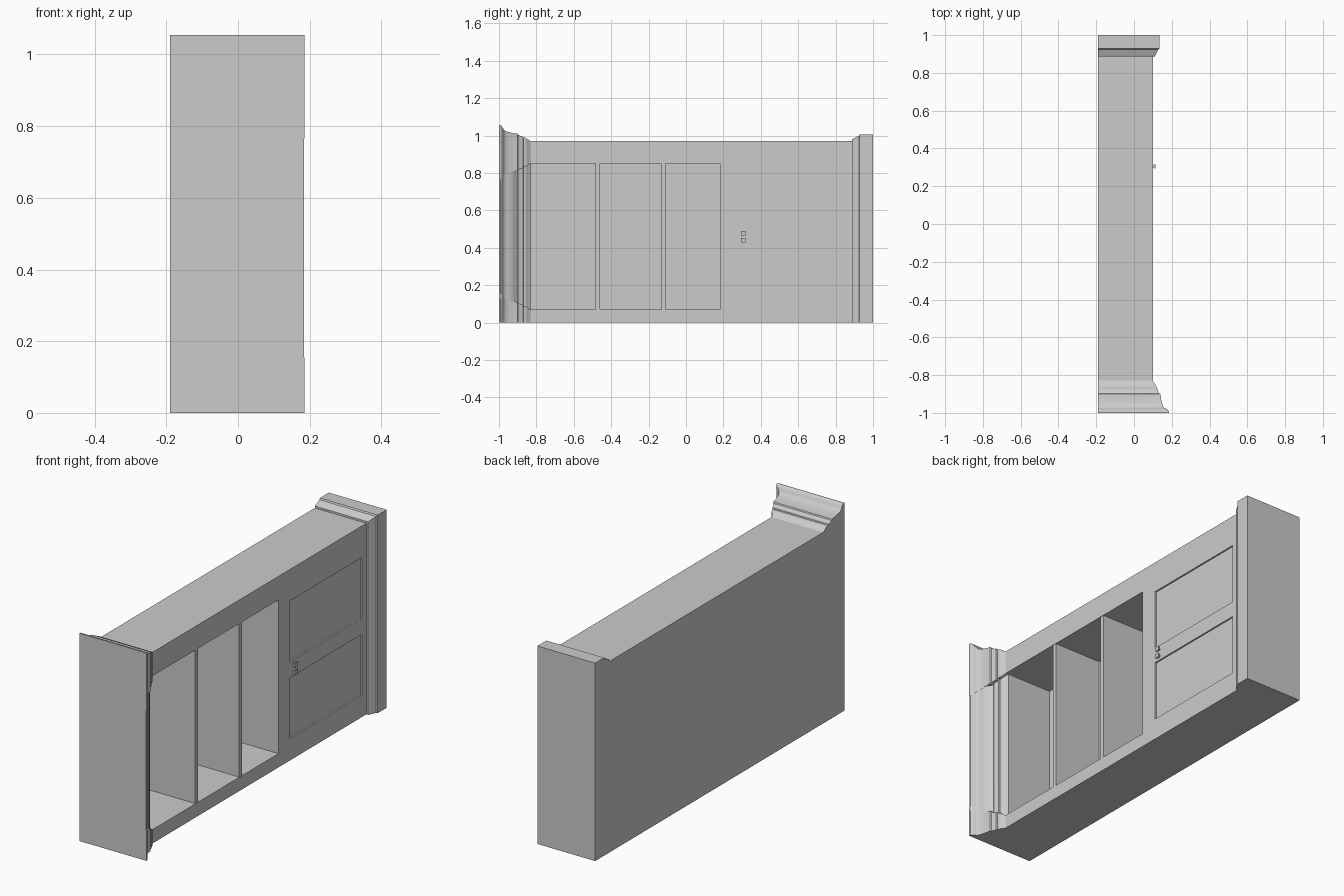
import bpy
import bmesh
import math
from mathutils import Matrix

cube = bpy.data.objects.get("Cube")
if cube:
    bpy.data.objects.remove(cube, do_unlink=True)

grey = bpy.data.materials.new("plain grey")
grey.use_nodes = True
colour = (0.6, 0.6, 0.6, 1)
grey.diffuse_color = colour
grey.node_tree.nodes["Principled BSDF"].inputs["Base Color"].default_value = colour

# Main planes of the cabinet, which lies on its side with its face to +x
BACK, FACE, TOP = -0.19, 0.10, 0.97
OPEN_LOW, OPEN_HIGH = 0.07, 0.85
CEILING, DOOR_START, BASE_START = -0.829, 0.182, 0.887


def finish(name, bm, smooth=False):
    bmesh.ops.recalc_face_normals(bm, faces=bm.faces)
    mesh = bpy.data.meshes.new(name)
    bm.to_mesh(mesh)
    bm.free()
    mesh.materials.append(grey)
    obj = bpy.data.objects.new(name, mesh)
    bpy.context.collection.objects.link(obj)
    if smooth:
        bpy.ops.object.select_all(action='DESELECT')
        obj.select_set(True)
        bpy.context.view_layer.objects.active = obj
        bpy.ops.object.shade_smooth_by_angle(angle=math.radians(32))
    return obj


def box(name, x, y, z):
    bm = bmesh.new()
    bmesh.ops.create_cube(bm, size=1)
    for v in bm.verts:
        for i, (lo, hi) in enumerate((x, y, z)):
            v.co[i] = lo if v.co[i] < 0 else hi
    return finish(name, bm)


def loft(name, rings, smooth):
    """Join equal rings of points into a capped solid."""
    bm = bmesh.new()
    loops = [[bm.verts.new(p) for p in ring] for ring in rings]
    for a, b in zip(loops, loops[1:]):
        for i in range(len(a)):
            j = (i + 1) % len(a)
            bm.faces.new((a[i], a[j], b[j], b[i]))
    bm.faces.new(loops[0])
    bm.faces.new(loops[-1])
    bmesh.ops.remove_doubles(bm, verts=bm.verts, dist=0.0001)
    return finish(name, bm, smooth)


def moulding_ring(y, out, notch):
    """Section mitred round the face and top, set back across the opening."""
    front = FACE + out
    low, high = OPEN_LOW + out, OPEN_HIGH - out
    outline = [(BACK, 0), (front, 0), (front, low), (front - notch, low),
               (front - notch, high), (front, high),
               (front, TOP + out), (BACK, TOP + out)]
    return [(x, y, z) for x, z in outline]


# Crown moulding: position, projection, set-back
crown = [(CEILING, 0, 0.015), (-0.838, 0.004, 0.015), (-0.846, 0.010, 0.015),
         (-0.853, 0.016, 0.015), (-0.862, 0.019, 0.015), (-0.870, 0.019, 0.015),
         (-0.872, 0.025, 0.015), (-0.885, 0.028, 0.015), (-0.897, 0.034, 0.015),
         (-0.900, 0.040, 0.022), (-0.915, 0.042, 0.012), (-0.930, 0.044, 0.0005),
         (-0.950, 0.049, 0.0005), (-0.965, 0.054, 0.0005),
         (-0.973, 0.060, 0.0005), (-0.979, 0.070, 0.0005),
         (-0.984, 0.080, 0.0005), (-0.992, 0.085, 0.0005), (-1.0, 0.085, 0.0005)]
loft("crown_moulding", [moulding_ring(*p) for p in crown], True)

# Plinth with a chamfered upper edge
plinth = [(BASE_START, 0.010), (0.892, 0.013), (0.924, 0.028),
          (0.928, 0.035), (1.0, 0.035)]
loft("plinth", [[(BACK, y, 0), (FACE + o, y, 0), (FACE + o, y, TOP + o),
                 (BACK, y, TOP + o)] for y, o in plinth], False)

# Carcass
depth = (BACK, FACE)
run = (CEILING, DOOR_START)
box("back_panel", (BACK, BACK + 0.02), run, (OPEN_LOW, OPEN_HIGH))
box("lower_side", depth, run, (0, OPEN_LOW))
box("upper_side", depth, run, (OPEN_HIGH, TOP))
for i, y in enumerate((-0.472, -0.12)):
    box(f"shelf_{i + 1}", (BACK + 0.02, FACE - 0.002), (y - 0.011, y + 0.011),
        (OPEN_LOW, OPEN_HIGH))

# Door section: solid core with raised frames round two sunken panels
SUNK = FACE - 0.008
p0, p1 = 0.275, 0.85
box("cupboard_core", (BACK, SUNK), (DOOR_START, BASE_START), (0, TOP))
frame = (SUNK, FACE)
box("door_top_rail", frame, (DOOR_START, p0), (0, TOP))
box("door_bottom_rail", frame, (p1, BASE_START), (0, TOP))
for name, z in (("lower", (0, 0.11)), ("middle", (0.42, 0.50)), ("upper", (0.81, TOP))):
    box(f"door_stile_{name}", frame, (p0, p1), z)

# Small flared square knobs
for name, z in (("lower", 0.44), ("upper", 0.478)):
    bm = bmesh.new()
    bmesh.ops.create_cone(bm, cap_ends=True, segments=4, radius1=0.008,
                          radius2=0.017, depth=0.016)
    bmesh.ops.rotate(bm, verts=bm.verts, matrix=Matrix.Rotation(math.pi / 4, 3, 'Z'))
    bmesh.ops.rotate(bm, verts=bm.verts, matrix=Matrix.Rotation(math.pi / 2, 3, 'Y'))
    bmesh.ops.translate(bm, verts=bm.verts, vec=(FACE + 0.007, 0.305, z))
    finish(f"knob_{name}", bm)
